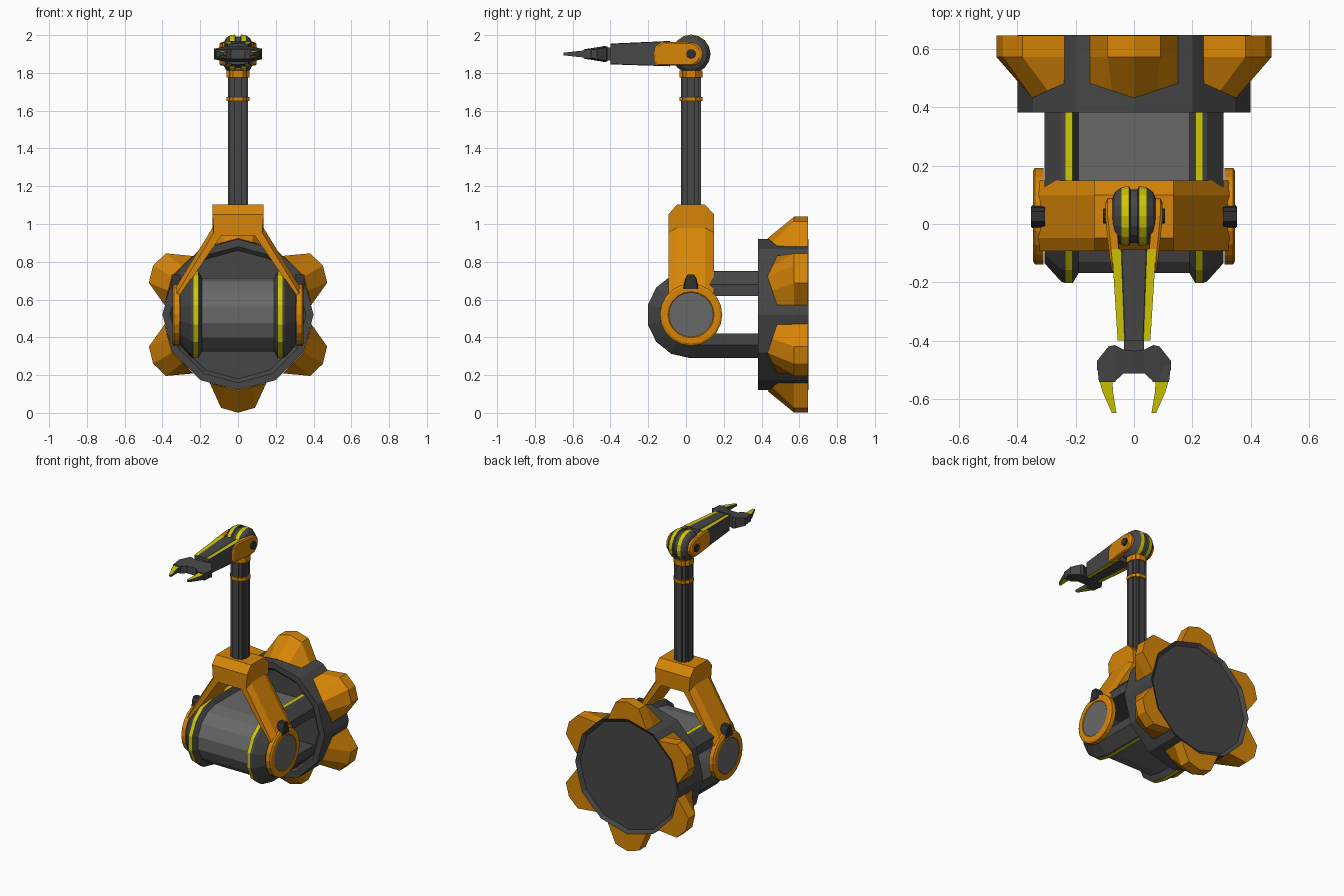
import bpy, bmesh, math
from mathutils import Vector, Matrix

if "Cube" in bpy.data.objects:
    bpy.data.objects.remove(bpy.data.objects["Cube"])


def material(name, rgb):
    m = bpy.data.materials.new(name)
    m.diffuse_color = (*rgb, 1)
    m.use_nodes = True
    m.node_tree.nodes["Principled BSDF"].inputs["Base Color"].default_value = m.diffuse_color
    return m


ORANGE = material("orange", (0.68, 0.235, 0.002))
DARK = material("charcoal", (0.062, 0.062, 0.062))
GREY = material("mid grey", (0.14, 0.14, 0.14))
YELLOW = material("yellow", (0.62, 0.57, 0.001))
BLACK = material("dark pin", (0.03, 0.03, 0.033))


def loft(name, rings, mats, rule=None):
    """Join equal-length closed rings; rule(segment, ring, normal) picks a material."""
    bm = bmesh.new()
    vs = [[bm.verts.new(p) for p in r] for r in rings]
    n, tags = len(rings[0]), {}
    for i in range(len(rings) - 1):
        a, b = vs[i], vs[i + 1]
        for j in range(n):
            k = (j + 1) % n
            tags[bm.faces.new((a[j], a[k], b[k], b[j]))] = (j, i)
    for end, r in ((-1, vs[0]), (-2, vs[-1])):
        tags[bm.faces.new(r)] = (end, end)
    bmesh.ops.recalc_face_normals(bm, faces=bm.faces[:])
    bm.normal_update()
    if rule:
        for f, (j, i) in tags.items():
            f.material_index = rule(j, i, f.normal)
    me = bpy.data.meshes.new(name)
    bm.to_mesh(me)
    bm.free()
    for m in mats:
        me.materials.append(m)
    ob = bpy.data.objects.new(name, me)
    bpy.context.collection.objects.link(ob)
    return ob


def turned(name, profile, n, axis, centre, mats, rule=None, phase=0.0):
    """Turn (position, radius) pairs around a line along the given axis."""
    rings = []
    for t, r in profile:
        ring = []
        for i in range(n):
            a = phase + 2 * math.pi * i / n
            c, s = r * math.cos(a), r * math.sin(a)
            ring.append(Vector(centre) + Vector({"x": (t, c, s), "y": (c, t, s), "z": (c, s, t)}[axis]))
        rings.append(ring)
    return loft(name, rings, mats, rule)


# Twelve-sided base drum, slightly dished at the back and recessed at the front
turned("base_drum", [(0.63, 0.375), (0.648, 0.40), (0.382, 0.40), (0.382, 0.36), (0.402, 0.34)], 12, "y",
       (0, 0, 0.52), [DARK])

# Six tapered lugs seated on the drum corners: half outlines as (across, depth, radius)
back = [(0, 0.647, 0.398), (0.15, 0.647, 0.361), (0.09, 0.647, 0.493), (0, 0.647, 0.519)]
ridge = [(0, 0.573, 0.398), (0.15, 0.573, 0.361), (0.09, 0.573, 0.493), (0, 0.573, 0.519)]
front = [(0, 0.44, 0.398), (0.15, 0.482, 0.363), (0.075, 0.457, 0.384), (0, 0.432, 0.404)]
for i in range(6):
    turn = Matrix.Translation((0, 0, 0.52)) @ Matrix.Rotation(math.radians(60 * i), 4, "Y")
    rings = []
    for half in (back, ridge, front):
        ring = half + [(-x, y, r) for x, y, r in half[2:0:-1]]
        rings.append([turn @ Vector(p) for p in ring])
    loft(f"drum_lug_{i + 1}", rings, [ORANGE])

# U-shaped body: one cross-section (x, radius) swept around a half circle
half = [(0.307, 0.10), (0.307, 0.16), (0.25, 0.225), (0.235, 0.23), (0.21, 0.23), (0.19, 0.195)]
section = [(-x, r) for x, r in half] + half[::-1]
steps = [math.pi / 2 + math.pi * i / 7 for i in range(8)]
frames = [(0.401, 0, 1)] + [(0.022, math.cos(a), math.sin(a)) for a in steps] + [(0.401, 0, -1)]
rings = [[(x, y0 + dy * r, 0.52 + dz * r) for x, r in section] for y0, dy, dz in frames]
loft("body_band", rings, [DARK, YELLOW, GREY], lambda j, i, n: {3: 1, 7: 1, 5: 2}.get(j, 0))

# Forked yoke: bevelled outline lofted through its depth
outer = [(0.135, 1.103), (0.135, 0.98), (0.341, 0.645), (0.335, 0.48)]
edge = [(0.135, 1.05), (0.128, 0.955), (0.322, 0.635), (0.322, 0.48)]
inner = [(0.296, 0.48), (0.296, 0.635), (0.088, 0.94)]
rings = []
for y, o in ((-0.093, edge), (-0.048, outer), (0.10, outer), (0.149, edge)):
    h = o + inner
    rings.append([(x, y, z) for x, z in h] + [(-x, y, z) for x, z in h[::-1]])
loft("yoke", rings, [ORANGE])

for s, side in ((1, "right"), (-1, "left")):
    # Hub disc with a grey cap face
    turned(f"{side}_hub", [(s * 0.31, 0.165), (s * 0.34, 0.165), (s * 0.347, 0.153),
                           (s * 0.347, 0.122), (s * 0.344, 0.118)], 20, "x",
           (0, 0.027, 0.52), [ORANGE, GREY], lambda j, i, n: 1 if i == -2 else 0)
    # Dark latch at the yoke elbow
    shape = [(-0.016, 0.655), (0.066, 0.655), (0.056, 0.71), (0.043, 0.732), (0.008, 0.732), (-0.005, 0.71)]
    rings = [[(s * x, 0.026 + (y - 0.026) * k, z) for y, z in shape] for x, k in ((0.305, 1), (0.345, 1), (0.353, 0.85))]
    loft(f"{side}_latch", rings, [BLACK])

# Post with fluted faces
flute = [(0.053, 0.022), (0.044, 0.022), (0.044, 0.044), (0.022, 0.044), (0.022, 0.053)]
ring = []
for q in range(4):
    rot = Matrix.Rotation(q * math.pi / 2, 2)
    ring += [rot @ Vector(p) for p in flute]
loft("post", [[(p.x, p.y + 0.026, z) for p in ring] for z in (1.06, 1.82)], [DARK])

# Collars on the post
for name, z0, z1, r in (("lower_collar", 1.65, 1.673, 0.066), ("upper_collar", 1.775, 1.812, 0.066),
                        ("head_socket", 1.81, 1.85, 0.054)):
    turned(name, [(z0, r), (z1, r)], 8, "z", (0, 0.026, 0), [ORANGE], phase=math.pi / 8)

# Shoulder joint wheel with two yellow stripes and a central groove
wheel = [(0.075, 0.06), (0.065, 0.083), (0.043, 0.099), (0.017, 0.103), (0.012, 0.092)]
turned("joint_wheel", [(-x, r) for x, r in wheel] + wheel[::-1], 16, "x", (0, 0.027, 1.90),
       [DARK, YELLOW], lambda j, i, n: 1 if i in (2, 6) else 0)

# Forearm: tapered box, yellow outer strips above and below a raised spine
rings = []
for y, w, h, c in ((-0.085, 0.076, 0.065, 1.902), (-0.40, 0.056, 0.053, 1.90)):
    k = w * 0.58
    q = [(w, -h), (w, h), (k, h), (k * 0.95, h + 0.002), (-k * 0.95, h + 0.002), (-k, h), (-w, h)]
    q += [(-w, -h), (-k, -h), (-k * 0.95, -h - 0.002), (k * 0.95, -h - 0.002), (k, -h)]
    rings.append([(x, y, c + z) for x, z in q])
loft("forearm", rings, [DARK, YELLOW], lambda j, i, n: 1 if j in (1, 5, 7, 11) else 0)

for s, side in ((1, "right"), (-1, "left")):
    # Orange cheek plate: round at the joint, straight along the forearm
    arc = [math.radians(-90 + 22.5 * i) for i in range(9)]
    plate = [(0.027 + 0.062 * math.cos(a), 1.90 + 0.062 * math.sin(a)) for a in arc]
    plate += [(-0.13, 1.964), (-0.162, 1.94), (-0.17, 1.90), (-0.166, 1.86), (-0.155, 1.838)]
    rings = []
    for base, slope, k in ((0.062, 0.10, 1), (0.09, 0.12, 1), (0.098, 0.12, 0.9)):
        rings.append([(s * (base + slope * min(0, y)), -0.06 + (y + 0.06) * k, 1.90 + (z - 1.90) * k)
                      for y, z in plate])
    loft(f"{side}_cheek_plate", rings, [ORANGE])
    turned(f"{side}_pivot_pin", [(s * 0.09, 0.026), (s * 0.106, 0.026)], 10, "x",
           (0, 0.027, 1.90), [BLACK])

# Wrist neck
loft("wrist", [[(x * 0.034, y, 1.90 + z * 0.034) for x, z in ((1, 1), (-1, 1), (-1, -1), (1, -1))]
               for y in (-0.39, -0.45)], [DARK])

# Gripper palm: crescent built from cross strips (x, rear y, front y, half height)
strips = [(0.0, -0.435, -0.512, 0.042), (0.036, -0.43, -0.512, 0.042), (0.066, -0.415, -0.54, 0.04),
          (0.088, -0.42, -0.542, 0.036), (0.127, -0.47, -0.50, 0.028)]
rings = []
for x, r, f, h in [(-a, *b) for a, *b in strips[:0:-1]] + strips:
    front_h = h * 0.62
    rings.append([(x, r, 1.90 - h), (x, r, 1.90 + h), (x, f, 1.90 + front_h), (x, f, 1.90 - front_h)])
loft("gripper_palm", rings, [DARK])

for s, side in ((1, "right"), (-1, "left")):
    # Outer knuckle closing the crescent, then the pointed finger
    shape = [(0.066, -0.50), (0.127, -0.48), (0.12, -0.542), (0.064, -0.542)]
    loft(f"{side}_knuckle", [[(s * x, y, 1.90 + z) for x, y in shape] for z in (-0.024, 0.024)], [DARK])
    rings = []
    for y, x0, x1, h in ((-0.535, 0.074, 0.119, 0.019), (-0.575, 0.072, 0.108, 0.015),
                         (-0.648, 0.06, 0.076, 0.007)):
        rings.append([(s * x0, y, 1.90 - h), (s * x1, y, 1.90 - h),
                      (s * x1, y, 1.90 + h), (s * x0, y, 1.90 + h)])
    loft(f"{side}_finger", rings, [DARK, YELLOW], lambda j, i, n: 1 if abs(n.z) > 0.7 else 0)
